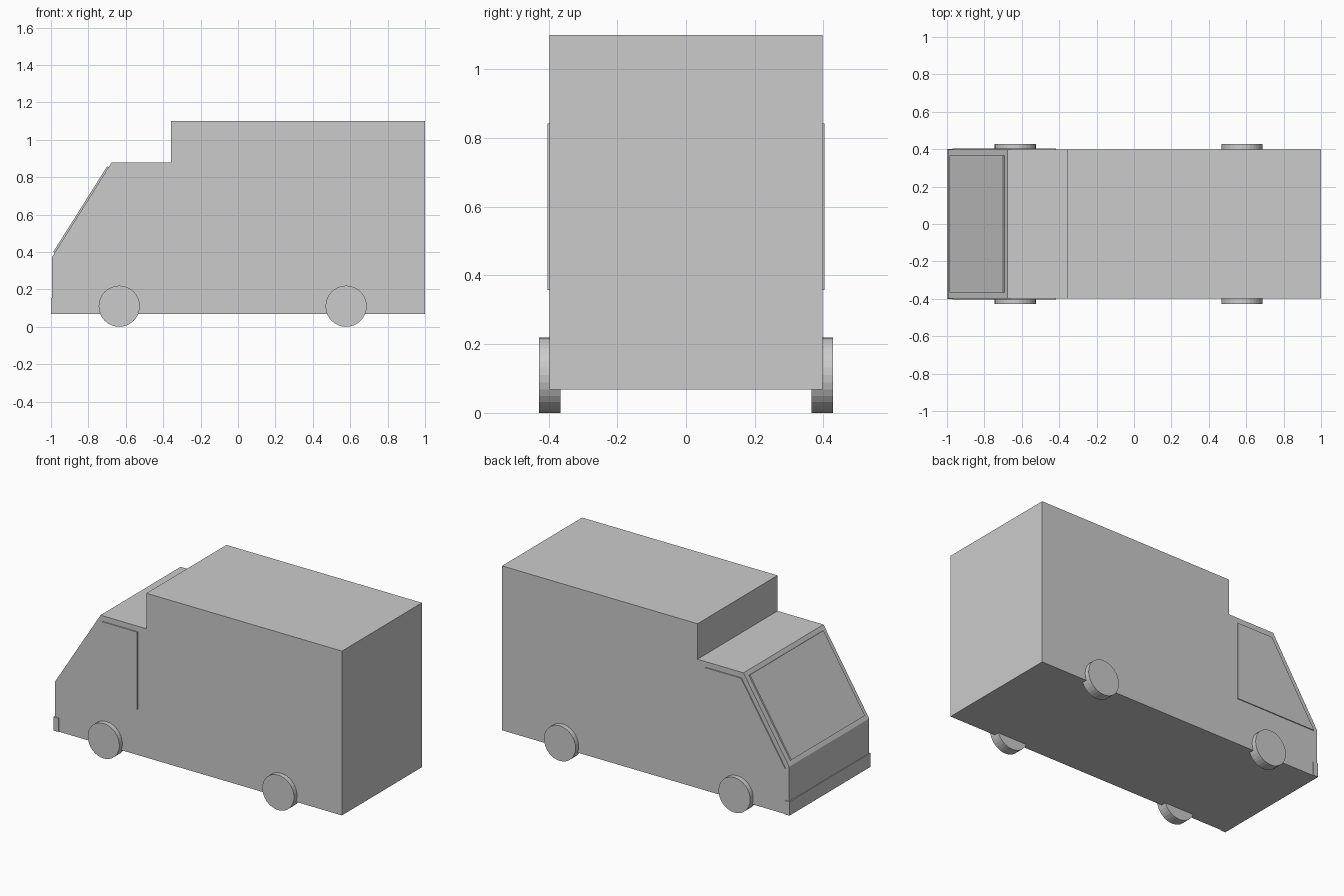
import bpy
import math
from mathutils import Vector

cube = bpy.data.objects.get("Cube")
if cube:
    bpy.data.objects.remove(cube, do_unlink=True)

GREY = (0.6, 0.6, 0.6, 1.0)
grey = bpy.data.materials.new("plain grey")
grey.use_nodes = True
grey.diffuse_color = GREY
grey.node_tree.nodes["Principled BSDF"].inputs["Base Color"].default_value = GREY


def extrude_profile(name, profile, y0, y1):
    """Solid from a side profile of (x, z) points, listed clockwise from -y."""
    n = len(profile)
    verts = [(x, y, z) for y in (y0, y1) for x, z in profile]
    faces = [tuple(range(n)), tuple(reversed(range(n, 2 * n)))]
    faces += [(i, i + n, (i + 1) % n + n, (i + 1) % n) for i in range(n)]
    mesh = bpy.data.meshes.new(name)
    mesh.from_pydata(verts, [], faces)
    mesh.materials.append(grey)
    obj = bpy.data.objects.new(name, mesh)
    bpy.context.collection.objects.link(obj)
    return obj


HALF = 0.397
FLOOR = 0.068
nose = Vector((-0.995, 0.372))
brow = Vector((-0.677, 0.877))

# Body: sloped nose, low cab roof, tall cargo box
extrude_profile("van_body", [
    (1.0, FLOOR), (1.0, 1.1), (-0.358, 1.1), (-0.358, brow.y),
    tuple(brow), tuple(nose), (nose.x, FLOOR)][::-1][::-1], -HALF, HALF)

# Windshield: thin plate lying on the slope
slope = (brow - nose).normalized()
outward = Vector((-slope.y, slope.x))
low, high = nose + slope * 0.028, brow - slope * 0.028
plate = [high, low, low + outward * 0.009, high + outward * 0.009]
extrude_profile("windshield", [tuple(p) for p in plate][::-1], -0.365, 0.365)

# Bumper across the nose
extrude_profile("front_bumper", [
    (-0.967, FLOOR), (-0.967, 0.155), (-1.0, 0.155), (-1.0, FLOOR)],
    -0.402, 0.402)

# Cab door windows and wheels on both sides
window = [(-0.418, 0.357), (-0.418, 0.842), (-0.664, 0.842), (-0.97, 0.357)]
for side, label in ((-1, "right"), (1, "left")):
    y0, y1 = sorted((side * (HALF - 0.002), side * (HALF + 0.006)))
    extrude_profile(label + "_window", window, y0, y1)
    for x, end in ((-0.635, "front"), (0.578, "rear")):
        bpy.ops.mesh.primitive_cylinder_add(
            vertices=32, radius=0.11, depth=0.062,
            location=(x, side * 0.396, 0.11), rotation=(math.pi / 2, 0, 0))
        wheel = bpy.context.object
        wheel.name = f"{label}_{end}_wheel"
        wheel.data.materials.append(grey)

# Make every face point outward
import bmesh
for obj in bpy.context.collection.objects:
    if obj.type == "MESH":
        bm = bmesh.new()
        bm.from_mesh(obj.data)
        bmesh.ops.recalc_face_normals(bm, faces=bm.faces)
        bm.to_mesh(obj.data)
        bm.free()
